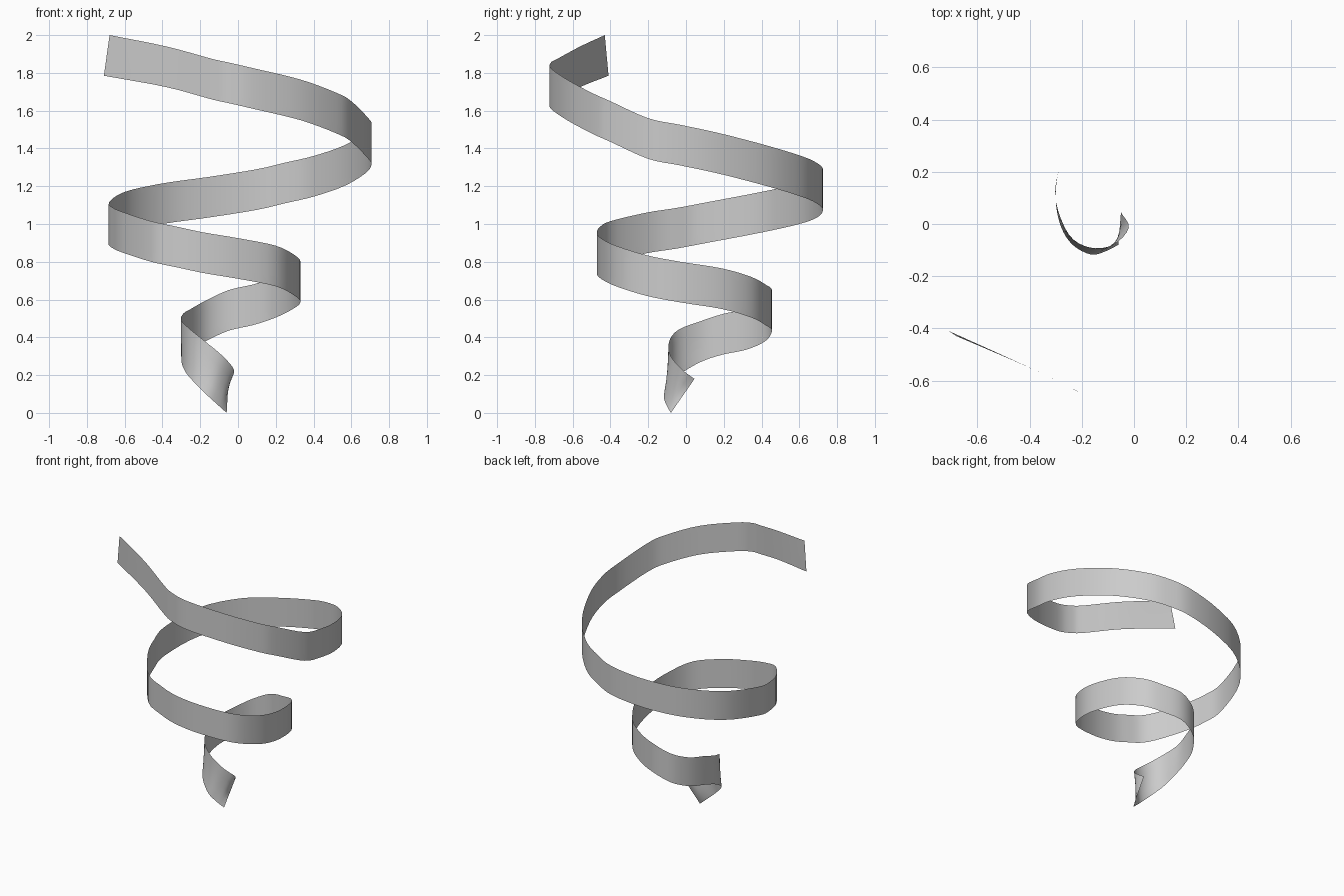
import bpy
from mathutils import Vector

WIDTH = 0.215   # height of the upright part of the band
STEPS = 4       # subdivisions between path points
ROWS = 4        # subdivisions across the band

# Twisted lower tip: (lower edge, upper edge)
tip = [
    ((-0.06, -0.08, 0.0), (-0.05, 0.045, 0.18)),
    ((-0.11, -0.105, 0.045), (-0.02, -0.015, 0.225)),
    ((-0.165, -0.117, 0.095), (-0.08, -0.08, 0.30)),
    ((-0.235, -0.08, 0.165), (-0.17, -0.09, 0.375)),
    ((-0.28, -0.01, 0.22), (-0.25, -0.04, 0.44)),
]

# Upright spiral: lower edge of the band, winding outward and up
spiral = [
    (-0.30, 0.09, 0.275), (-0.29, 0.20, 0.31), (-0.25, 0.32, 0.335),
    (-0.17, 0.42, 0.38), (-0.05, 0.455, 0.435), (0.08, 0.42, 0.465),
    (0.20, 0.345, 0.505), (0.29, 0.19, 0.55), (0.33, -0.03, 0.585),
    (0.30, -0.21, 0.62), (0.20, -0.37, 0.67), (0.0, -0.45, 0.71),
    (-0.18, -0.472, 0.74), (-0.32, -0.455, 0.77), (-0.46, -0.40, 0.80),
    (-0.60, -0.21, 0.845), (-0.66, -0.05, 0.87), (-0.682, 0.11, 0.90),
    (-0.60, 0.40, 0.955), (-0.40, 0.60, 1.0), (-0.15, 0.695, 1.035),
    (0.10, 0.725, 1.075), (0.25, 0.69, 1.11), (0.40, 0.61, 1.145),
    (0.56, 0.43, 1.20), (0.67, 0.18, 1.265), (0.706, -0.03, 1.31),
    (0.69, -0.20, 1.345), (0.60, -0.40, 1.435), (0.52, -0.50, 1.48),
    (0.33, -0.63, 1.55), (0.08, -0.715, 1.61), (-0.05, -0.715, 1.64),
    (-0.14, -0.68, 1.66), (-0.38, -0.56, 1.725),
]

pairs = [(Vector(a), Vector(b)) for a, b in tip]
pairs += [(Vector(p), Vector(p) + Vector((0, 0, WIDTH))) for p in spiral]
pairs.append((Vector((-0.71, -0.41, 1.785)), Vector((-0.68, -0.43, 2.0))))


def smooth_path(pts):
    """Catmull-Rom curve through the points."""
    ext = [pts[0] * 2 - pts[1]] + pts + [pts[-1] * 2 - pts[-2]]
    out = []
    for a, b, c, d in zip(ext, ext[1:], ext[2:], ext[3:]):
        for i in range(STEPS):
            t = i / STEPS
            out.append(0.5 * (2 * b + (c - a) * t
                              + (2 * a - 5 * b + 4 * c - d) * t ** 2
                              + (3 * b - a - 3 * c + d) * t ** 3))
    return out + [pts[-1]]


# Loft the band between its two edges
lower = smooth_path([p[0] for p in pairs])
upper = smooth_path([p[1] for p in pairs])
verts = [lo.lerp(up, j / ROWS) for lo, up in zip(lower, upper) for j in range(ROWS + 1)]
n = ROWS + 1
faces = [(i * n + j, i * n + j + 1, (i + 1) * n + j + 1, (i + 1) * n + j)
         for i in range(len(lower) - 1) for j in range(ROWS)]

mesh = bpy.data.meshes.new("spiral_ribbon")
mesh.from_pydata(verts, [], faces)
mesh.shade_smooth()
ribbon = bpy.data.objects.new("spiral_ribbon", mesh)
bpy.context.collection.objects.link(ribbon)
